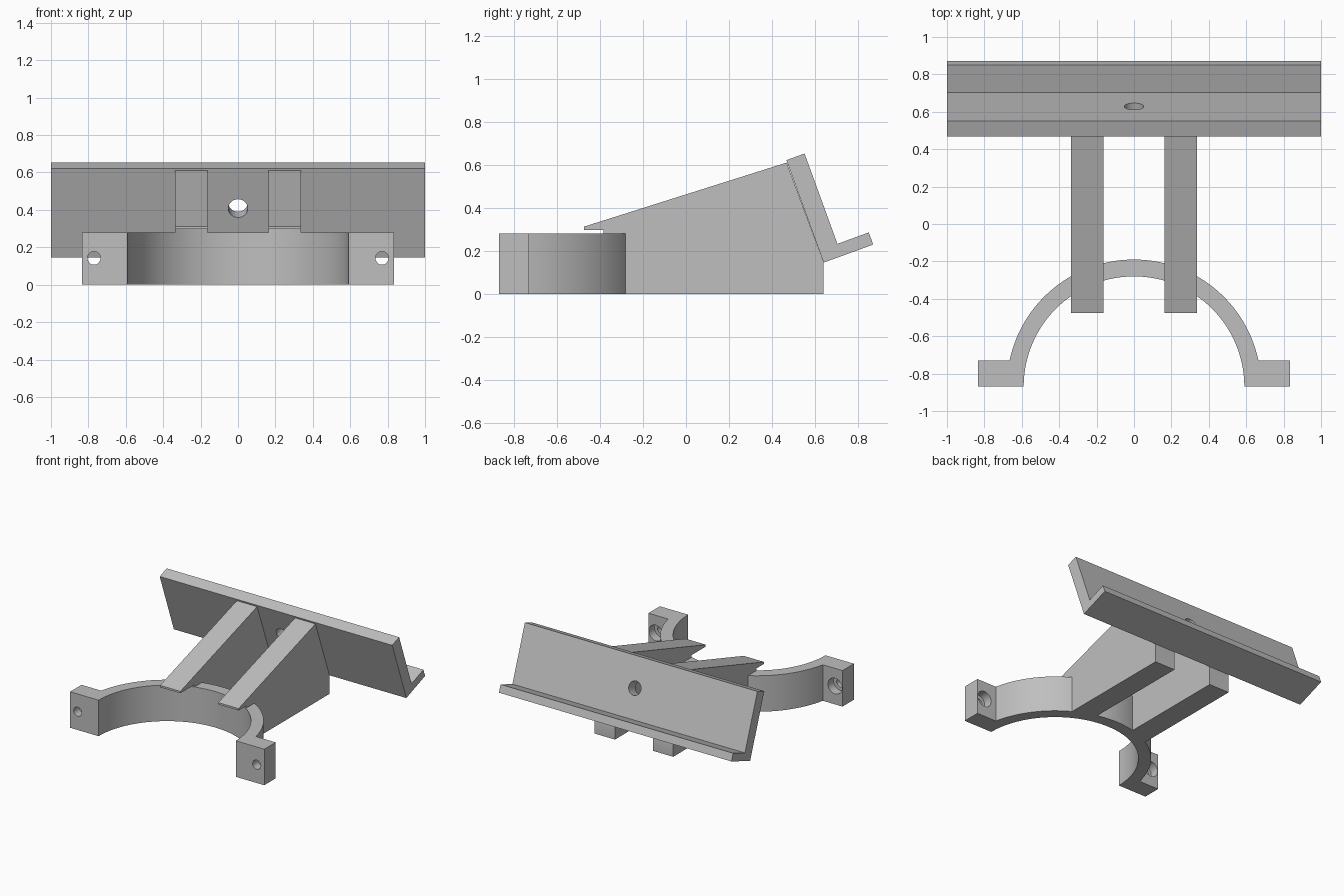
import bpy, bmesh, math
from mathutils import Vector, Matrix

cube = bpy.data.objects.get("Cube")
if cube:
    bpy.data.objects.remove(cube)

GREY = (0.52, 0.52, 0.52, 1)
grey = bpy.data.materials.new("plain grey")
grey.use_nodes = True
grey.diffuse_color = GREY
grey.node_tree.nodes["Principled BSDF"].inputs["Base Color"].default_value = GREY


def prism(name, outline, depth):
    """Extrude a closed 3D outline along the depth vector."""
    bm = bmesh.new()
    face = bm.faces.new([bm.verts.new(p) for p in outline])
    top = bmesh.ops.extrude_face_region(bm, geom=[face])["geom"]
    bmesh.ops.translate(bm, vec=depth, verts=[v for v in top if isinstance(v, bmesh.types.BMVert)])
    bmesh.ops.recalc_face_normals(bm, faces=bm.faces)
    return add_object(name, bm)


def add_object(name, bm):
    mesh = bpy.data.meshes.new(name)
    bm.to_mesh(mesh)
    bm.free()
    mesh.materials.append(grey)
    obj = bpy.data.objects.new(name, mesh)
    bpy.context.collection.objects.link(obj)
    return obj


def cut_cylinder(obj, start, end, radius, segments=32):
    """Remove a cylinder running from start to end."""
    start, end = Vector(start), Vector(end)
    axis = end - start
    bm = bmesh.new()
    place = Matrix.Translation((start + end) / 2) @ axis.to_track_quat("Z", "Y").to_matrix().to_4x4()
    bmesh.ops.create_cone(bm, cap_ends=True, segments=segments, radius1=radius,
                          radius2=radius, depth=axis.length, matrix=place)
    cutter = add_object("cutter", bm)
    cutter.hide_render = True
    mod = obj.modifiers.new("cut", "BOOLEAN")
    mod.operation, mod.solver, mod.object = "DIFFERENCE", "EXACT", cutter
    bpy.context.view_layer.objects.active = obj
    bpy.ops.object.modifier_apply(modifier=mod.name)
    bpy.data.objects.remove(cutter)


def smooth(obj):
    bpy.ops.object.select_all(action="DESELECT")
    obj.select_set(True)
    bpy.context.view_layer.objects.active = obj
    bpy.ops.object.shade_smooth_by_angle(angle=math.radians(30))


# Half-ring collar with a bolt tab on each end
FRONT, INNER, OUTER, HEIGHT = -0.87, 0.59, 0.68, 0.28
TAB_X, TAB_Y = 0.835, 0.14
STEPS = 56


def arc(radius, first, last):
    angles = [first + (last - first) * i / STEPS for i in range(STEPS + 1)]
    return [(radius * math.cos(a), FRONT + radius * math.sin(a), 0) for a in angles]


tab_angle = math.asin(TAB_Y / OUTER)
outline = [(TAB_X, FRONT, 0), (TAB_X, FRONT + TAB_Y, 0)]
outline += arc(OUTER, tab_angle, math.pi - tab_angle)
outline += [(-TAB_X, FRONT + TAB_Y, 0), (-TAB_X, FRONT, 0)]
outline += arc(INNER, math.pi, 0)
collar = prism("collar", outline, (0, 0, HEIGHT))

# Bolt holes, counterbored from behind
for side in (-1, 1):
    x, z = side * 0.77, 0.142
    cut_cylinder(collar, (x, -1, z), (x, -0.6, z), 0.035)
    cut_cylinder(collar, (x, FRONT + 0.07, z), (x, -0.68, z), 0.061)
smooth(collar)

# Sloped support ribs, hooked over the collar
RIB = [(-0.47, 0), (0.64, 0), (0.64, 0.145), (0.468, 0.61), (-0.475, 0.312), (-0.475, 0.297)]
for name, x in (("right_rib", -0.338), ("left_rib", 0.163)):
    rib = prism(name, [(x, y, z) for y, z in RIB], (0.175, 0, 0))
    cut_cylinder(rib, (0, FRONT, -0.2), (0, FRONT, 0.297), 0.592, 2 * STEPS)
    smooth(rib)

# Tilted rest plate with a lower ledge
tilt = math.radians(20)
out = Vector((0, math.cos(tilt), math.sin(tilt)))
up = Vector((0, -math.sin(tilt), math.cos(tilt)))
corner = Vector((-1, 0.64, 0.145))
SECTION = [(0, 0), (0.245, 0), (0.245, 0.06), (0.09, 0.06), (0.09, 0.507), (0, 0.507)]
plate = prism("rest_plate", [corner + out * a + up * b for a, b in SECTION], (2, 0, 0))

# Centre hole square to the plate
hole = corner + up * 0.28 + Vector((1, 0, 0))
cut_cylinder(plate, hole - out * 0.1, hole + out * 0.2, 0.052)
smooth(plate)
